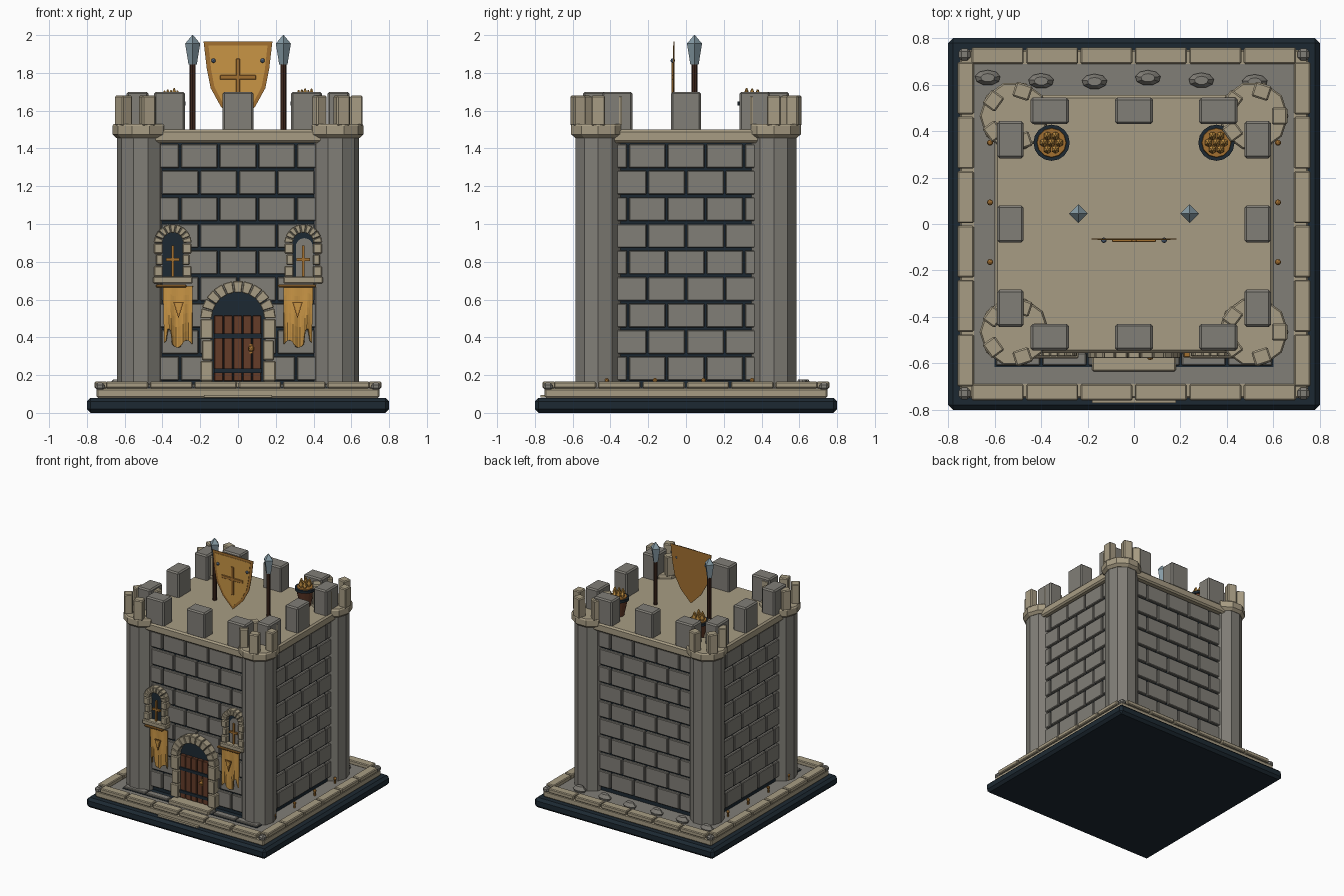
import bpy, bmesh, random
from math import sin, cos, pi, radians
from mathutils import Matrix, Vector

random.seed(4)
if "Cube" in bpy.data.objects:
    bpy.data.objects.remove(bpy.data.objects["Cube"])


def material(name, r, g, b):
    m = bpy.data.materials.new(name)
    m.use_nodes = True
    m.diffuse_color = (r, g, b, 1)
    m.node_tree.nodes["Principled BSDF"].inputs["Base Color"].default_value = (r, g, b, 1)
    return m


GREY = material("grey stone", .22, .21, .185)
TAN = material("tan stone", .39, .335, .23)
NAVY = material("dark iron", .012, .022, .032)
GOLD = material("gold", .58, .30, .06)
BRONZE = material("bronze", .36, .16, .03)
WOOD = material("door wood", .13, .045, .022)
POLE = material("dark wood", .05, .02, .012)
STEEL = material("steel", .24, .33, .38)
BLUE = material("blue rivet", .09, .14, .22)


def finish(name, bm, mat, bevel=0):
    bmesh.ops.recalc_face_normals(bm, faces=bm.faces)
    if bevel:
        bmesh.ops.bevel(bm, geom=list(bm.edges), offset=bevel, segments=1, affect='EDGES')
    me = bpy.data.meshes.new(name)
    bm.to_mesh(me)
    bm.free()
    me.materials.append(mat)
    ob = bpy.data.objects.new(name, me)
    bpy.context.collection.objects.link(ob)
    return ob


def span(x0, x1, y0, y1, z0, z1, turn=0):
    """Box matrix from its limits, turned about its own vertical axis."""
    c = Vector((x0 + x1, y0 + y1, z0 + z1)) / 2
    return (Matrix.Translation(c) @ Matrix.Rotation(turn, 4, 'Z')
            @ Matrix.Diagonal((abs(x1 - x0), abs(y1 - y0), abs(z1 - z0), 1)))


def boxes(name, mats, mat, bevel=0):
    bm = bmesh.new()
    for m in mats:
        bmesh.ops.create_cube(bm, size=1, matrix=m)
    return finish(name, bm, mat, bevel)


def cones(name, spots, profile, mat, sides=8, flat=1, turn=0):
    """Turned solids: profile is (radius, height) pairs, bottom to top."""
    bm = bmesh.new()
    for x, y, z in spots:
        for (r0, z0), (r1, z1) in zip(profile, profile[1:]):
            m = (Matrix.Translation((x, y, z + (z0 + z1) / 2)) @ Matrix.Diagonal((1, flat, 1, 1))
                 @ Matrix.Rotation(turn, 4, 'Z'))
            bmesh.ops.create_cone(bm, cap_ends=True, segments=sides, radius1=r0, radius2=r1,
                                  depth=z1 - z0, matrix=m)
    return finish(name, bm, mat)


def balls(name, spots, r, mat):
    bm = bmesh.new()
    for s in spots:
        bmesh.ops.create_icosphere(bm, subdivisions=2, radius=r, matrix=Matrix.Translation(s))
    return finish(name, bm, mat)


def prisms(name, outlines, y0, y1, mat, bevel=0):
    """Solids with an x-z outline between two depths."""
    bm = bmesh.new()
    for pts in outlines:
        a = [bm.verts.new((x, y0, z)) for x, z in pts]
        b = [bm.verts.new((x, y1, z)) for x, z in pts]
        bm.faces.new(a)
        bm.faces.new(b[::-1])
        for i in range(len(pts)):
            j = (i + 1) % len(pts)
            bm.faces.new((a[i], b[i], b[j], a[j]))
    return finish(name, bm, mat, bevel)


def polar(cx, cz, r, a):
    return cx + r * cos(a), cz + r * sin(a)


def arch(name, cx, spring, foot, r_in, r_out, depth, count, courses):
    """Stone surround: voussoirs over stacked jamb blocks."""
    step = pi / count
    stones = [[polar(cx, spring, r, k * step + t) for r, t in
               ((r_in, .01), (r_out, .01), (r_out, step - .01), (r_in, step - .01))]
              for k in range(count)]
    prisms(name + "_voussoirs", stones, depth, -.5, TAN, .004)
    h = (spring - foot) / courses
    jambs = [span(cx + s * r_in * .95, cx + s * (r_out - .01 * (k % 2)), depth, -.5,
                  foot + k * h + .002, foot + (k + 1) * h - .002)
             for s in (-1, 1) for k in range(courses)]
    boxes(name + "_jambs", jambs, TAN, .006)


def arch_fill(name, cx, spring, foot, r, y, mat):
    pts = [(cx + r, foot)] + [polar(cx, spring, r, k * pi / 12) for k in range(13)] + [(cx - r, foot)]
    prisms(name, [pts], y, -.5, mat)


CORNERS = [(sx * .515, sy * .465) for sx in (-1, 1) for sy in (-1, 1)]

# Stepped base with a rim of paving slabs
boxes("base_plinth", [span(-.8, .8, -.8, .8, 0, .08)], NAVY, .02)
boxes("base_step", [span(-.75, .75, -.75, .75, .08, .13)], TAN, .008)
boxes("courtyard_floor", [span(-.69, .69, -.69, .69, .12, .135)], GREY)
rim = []
for s in (-1, 1):
    for k in range(6):
        a = -.7 + k * .2345
        rim.append(span(a, a + .225, s * .69, s * .76, .13, .165))
        rim.append(span(s * .69, s * .76, a, a + .225, .13, .165))
boxes("rim_slabs", rim, TAN, .006)
boxes("rim_corners", [span(x * .705, x * .755, y * .705, y * .755, .12, .16)
                      for x in (-1, 1) for y in (-1, 1)], GREY, .012)
boxes("front_paving_bed", [span(-.6, .6, -.615, -.5, .13, .139)], NAVY)
boxes("front_paving", [span(-.595 + k * .2, -.405 + k * .2, -.61, -.555, .13, .152)
                       for k in range(6)], GREY, .005)
boxes("door_step", [span(-.18, .18, -.635, -.54, .13, .165)], TAN, .006)
boxes("front_plate", [span(-.18, .18, -.77, -.74, .082, .096)], TAN)
cones("courtyard_pebbles", [(-.63 + k * .23, .62 + .01 * cos(k * 2), .13) for k in range(6)],
      [(.045, 0), (.055, .02), (.03, .048)], GREY, 9, .6)
balls("floor_studs", [(s * .62, .35 - k * .257, .172) for s in (-1, 1) for k in range(4)], .013, BRONZE)
cones("stud_posts", [(s * .62, .35 - k * .257, .13) for s in (-1, 1) for k in range(4)],
      [(.008, 0), (.008, .04)], BRONZE)

# Keep: dark core with running-bond blocks on all four sides
boxes("wall_core", [span(-.555, .555, -.505, .505, .12, 1.45)], NAVY)
blocks = []
COURSE = .1405
for row in range(9):
    z0, z1 = .165 + row * COURSE + .007, .165 + (row + 1) * COURSE - .007
    edges = [(-.5125 + .205 * k + (.1025 if row % 2 else 0)) for k in range(-1, 6)]
    for a in edges:
        lo, hi = a + .005, a + .2
        for s in (-1, 1):
            x0, x1 = max(lo, -.46), min(hi, .46)
            if x1 - x0 > .03:
                blocks.append(span(x0, x1, s * .49, s * .525, z0, z1))
            y0, y1 = max(lo, -.42), min(hi, .42)
            if y1 - y0 > .03:
                blocks.append(span(s * .54, s * .575, y0, y1, z0, z1))
boxes("wall_blocks", blocks, GREY, .005)
boxes("roof_slab", [span(-.6, .6, -.555, .555, 1.43, 1.5)], TAN, .012)

# Corner towers
cones("towers", [(x, y, 0) for x, y in CORNERS], [(.125, .13), (.125, 1.47)], GREY, 10, turn=pi / 2)
cones("tower_caps", [(x, y, 0) for x, y in CORNERS],
      [(.128, 1.455), (.15, 1.475), (.15, 1.52), (.143, 1.53)], TAN, 10, turn=pi / 2)
teeth = []
for x, y in CORNERS:
    for k in range(5):
        a = radians(72 * k)
        cx, cy = x + .112 * cos(a), y + .112 * sin(a)
        teeth.append(span(cx - .033, cx + .033, cy - .037, cy + .037, 1.52, 1.68, a))
boxes("tower_merlons", teeth, TAN, .007)

# Wall battlements
merlons = []
for s in (-1, 1):
    for c in (-.363, 0, .363):
        merlons.append(span(c - .082, c + .082, s * .43, s * .545, 1.49, 1.7))
        merlons.append(span(s * .475, s * .59, c - .08, c + .08, 1.49, 1.7))
boxes("wall_merlons", merlons, GREY, .01)

# Arched door
arch("door_arch", 0, .5, .165, .138, .2, -.578, 11, 3)
arch_fill("door_recess", 0, .5, .165, .145, -.535, NAVY)
boxes("door_planks", [span(-.126 + k * .0505, -.08 + k * .0505, -.558, -.53, .168, .515)
                      for k in range(5)], WOOD, .003)
boxes("door_bands", [span(-.126, .126, -.566, -.54, z, z + .024) for z in (.21, .395)], NAVY)
balls("door_handle", [(.07, -.57, .34)], .016, BRONZE)
boxes("handle_plate", [span(.062, .078, -.564, -.55, .315, .365)], BRONZE)


# Windows and hanging banners, one on each side of the door
def banner(name, side):
    bm = bmesh.new()
    cols, rows = 16, 6
    grid = []
    for i in range(cols + 1):
        u = i / cols
        bottom = .365 + .02 * sin(u * 9) + (.06 if .72 < u < .9 else 0)
        x = side * (.24 + .158 * u)
        column = []
        for j in range(rows + 1):
            v = j / rows
            y = -.556 + .012 * v * sin(u * 14)
            column.append(bm.verts.new((x - side * .012 * v * (u - .4), y, .672 - (.672 - bottom) * v)))
        grid.append(column)
    for i in range(cols):
        for j in range(rows):
            bm.faces.new((grid[i][j], grid[i + 1][j], grid[i + 1][j + 1], grid[i][j + 1]))
    ob = finish(name, bm, GOLD)
    ob.modifiers.new("thickness", 'SOLIDIFY').thickness = .006


for side, word, fill in ((-1, "right", NAVY), (1, "left", GREY)):
    c = side * .345
    arch(word + "_window", c, .9, .72, .054, .1, -.57, 9, 3)
    arch_fill(word + "_window_recess", c, .9, .71, .056, -.532, NAVY)
    if fill == GREY:
        arch_fill(word + "_window_infill", c + .006, .88, .71, .045, -.538, fill)
    boxes(word + "_window_sill", [span(c - .105, c + .105, -.58, -.5, .685, .722)], TAN, .006)
    boxes(word + "_window_cross", [span(c - .007, c + .007, -.555, -.54, .72, .885),
                                   span(c - .035, c + .035, -.555, -.54, .805, .82)], BRONZE)
    banner(word + "_banner", side)
    boxes(word + "_banner_rod", [span(c - .11 - side * .022, c + .07 - side * .002, -.575, -.55, .664, .68)],
          BRONZE, .004)
    e = side * .315
    prisms(word + "_banner_mark", [[(e - .028, .588), (e + .028, .588), (e, .5)]], -.574, -.568, BRONZE)
    prisms(word + "_banner_mark_inset", [[(e - .018, .581), (e + .018, .581), (e, .522)]], -.577, -.57, GOLD)

# Roof shield with raised cross and rivets
outline = [(0, 1.53), (.09, 1.62), (.145, 1.72), (.165, 1.82), (.182, 1.965)]
outline += [(-x, z) for x, z in reversed(outline[1:])]
inner = [(x * .86, 1.77 + (z - 1.77) * .9) for x, z in outline]
prisms("shield_border", [outline], -.066, -.062, BRONZE)
prisms("shield_face", [inner], -.069, -.065, GOLD)
boxes("shield_cross", [span(-.011, .011, -.077, -.067, 1.65, 1.875),
                       span(-.095, .095, -.077, -.067, 1.765, 1.788)], BRONZE, .002)
balls("shield_rivets", [(s * .13, -.07, 1.865) for s in (-1, 1)], .012, BLUE)

# Spears standing on the roof
SPEARS = [(s * .24, .045, 0) for s in (-1, 1)]
cones("spear_poles", SPEARS, [(.016, 1.49), (.016, 1.86)], POLE)
cones("spear_heads", SPEARS, [(.022, 1.845), (.04, 1.955), (.002, 2.0)], STEEL, 4, turn=pi / 2)

# Fire bowls on the roof
BOWLS = [(s * .355, .35, 0) for s in (-1, 1)]
cones("bowls", BOWLS, [(.04, 1.5), (.07, 1.64)], WOOD, 12)
cones("bowl_rims", BOWLS, [(.078, 1.628), (.078, 1.648)], NAVY, 16)
cones("bowl_embers", BOWLS, [(.066, 1.64), (.062, 1.655)], BRONZE, 12)
flames = [(x + r * cos(a), y + r * sin(a), random.uniform(1.65, 1.665)) for x, y, _ in BOWLS
          for r, a in [(0, 0)] + [(.034, radians(60 * k)) for k in range(6)]]
cones("bowl_flames", flames, [(.012, 0), (.018, .02), (.004, .055)], GOLD, 6)
